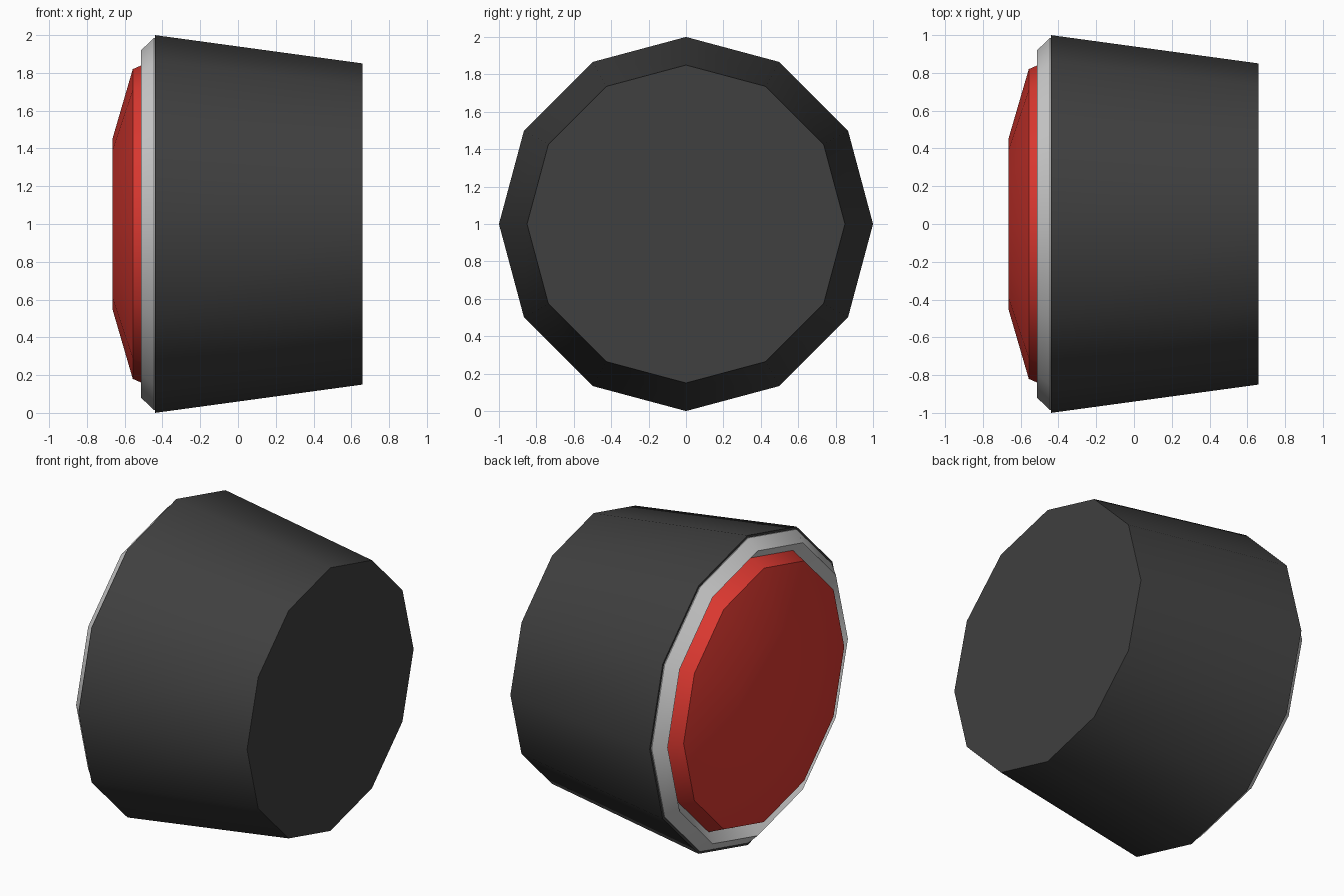
import bpy, bmesh, math

if "Cube" in bpy.data.objects:
    bpy.data.objects.remove(bpy.data.objects["Cube"])

SIDES = 12


def material(name, color):
    m = bpy.data.materials.new(name)
    m.diffuse_color = (*color, 1.0)
    m.use_nodes = True
    m.node_tree.nodes["Principled BSDF"].inputs["Base Color"].default_value = m.diffuse_color
    return m


def lathe(name, profile, mat, closed=False):
    """Spin (x, radius) points round the x axis; open profiles get flat end caps."""
    bm = bmesh.new()
    rings = []
    for x, r in profile:
        ring = []
        for i in range(SIDES):
            a = 2 * math.pi * i / SIDES
            ring.append(bm.verts.new((x, r * math.cos(a), 1 + r * math.sin(a))))
        rings.append(ring)
    pairs = list(zip(rings, rings[1:]))
    if closed:
        pairs.append((rings[-1], rings[0]))
    for a, b in pairs:
        for i in range(SIDES):
            j = (i + 1) % SIDES
            bm.faces.new((a[i], a[j], b[j], b[i]))
    if not closed:
        bm.faces.new(rings[0])
        bm.faces.new(rings[-1])
    bmesh.ops.recalc_face_normals(bm, faces=bm.faces)
    me = bpy.data.meshes.new(name)
    bm.to_mesh(me)
    bm.free()
    me.materials.append(mat)
    for p in me.polygons:
        p.use_smooth = True
    me.set_sharp_from_angle(angle=math.radians(40))
    ob = bpy.data.objects.new(name, me)
    bpy.context.collection.objects.link(ob)
    return ob


black = material("black plastic", (0.05, 0.05, 0.05))
silver = material("silver metal", (0.64, 0.64, 0.64))
red = material("red glass", (0.72, 0.04, 0.03))

# tapered housing
lathe("housing", [(0.66, 0.85), (-0.44, 1.0)], black)
# ridged trim ring around the lens
lathe("trim_ring", [(-0.43, 0.985), (-0.445, 0.985), (-0.513, 0.92),
                    (-0.445, 0.84), (-0.43, 0.84)], silver, closed=True)
# domed lens
lathe("lens", [(-0.43, 0.875), (-0.557, 0.82), (-0.665, 0.45)], red)
